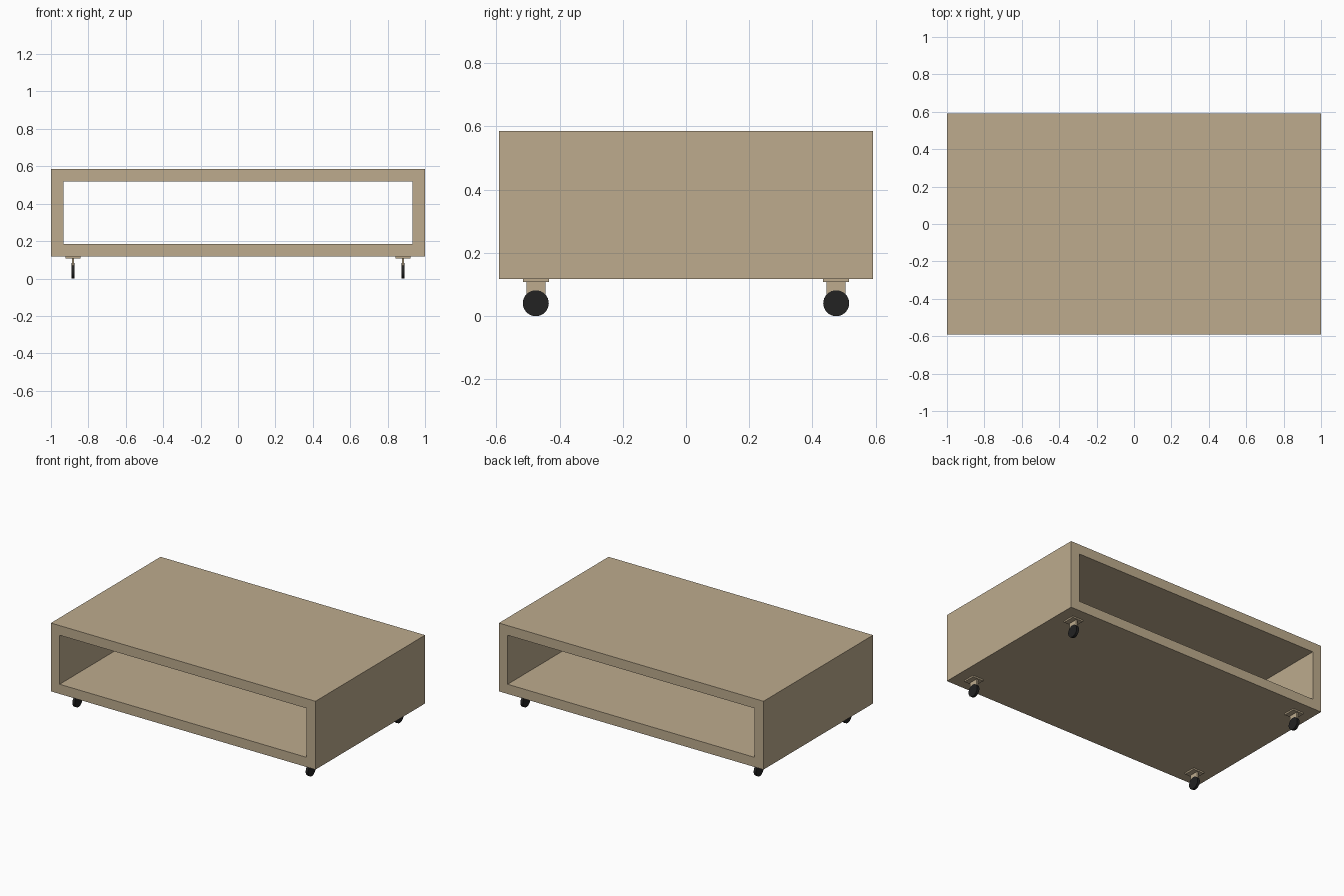
import bpy
import bmesh

cube = bpy.data.objects.get("Cube")
if cube:
    bpy.data.objects.remove(cube, do_unlink=True)


def material(name, colour):
    mat = bpy.data.materials.new(name)
    mat.use_nodes = True
    mat.diffuse_color = colour
    mat.node_tree.nodes["Principled BSDF"].inputs["Base Color"].default_value = colour
    return mat


wood = material("tan wood", (0.51, 0.41, 0.27, 1))
rubber = material("black rubber", (0.016, 0.016, 0.016, 1))


def box(name, centre, size, mat):
    bpy.ops.mesh.primitive_cube_add(size=1, location=centre)
    obj = bpy.context.object
    obj.name = name
    obj.scale = size
    bpy.ops.object.transform_apply(location=False, rotation=False, scale=True)
    obj.data.materials.append(mat)
    return obj


def rectangle(bm, half_width, bottom, top, y):
    corners = [(-half_width, bottom), (half_width, bottom), (half_width, top), (-half_width, top)]
    return [bm.verts.new((x, y, z)) for x, z in corners]


# Table body: a rectangular tube open at front and back
half_depth, bottom, top, board = 0.592, 0.118, 0.585, 0.066
bm = bmesh.new()
outer, inner = [], []
for y in (-half_depth, half_depth):
    outer.append(rectangle(bm, 1, bottom, top, y))
    inner.append(rectangle(bm, 1 - board, bottom + board, top - board, y))
for i in range(4):
    j = (i + 1) % 4
    for a, b in ((outer[0], outer[1]), (inner[0], inner[1]), (outer[0], inner[0]), (outer[1], inner[1])):
        bm.faces.new((a[i], a[j], b[j], b[i]))
bmesh.ops.recalc_face_normals(bm, faces=bm.faces)
mesh = bpy.data.meshes.new("table_body")
bm.to_mesh(mesh)
bm.free()
mesh.materials.append(wood)
bpy.context.collection.objects.link(bpy.data.objects.new("table_body", mesh))

# Casters: mounting plate, stem and wheel at each corner
radius = 0.041
for side, x in (("left", 0.882), ("right", -0.882)):
    for end, y in (("front", -0.475), ("back", 0.475)):
        label = f"{end}_{side}"
        box(f"caster_plate_{label}", (x, y, bottom - 0.005), (0.082, 0.082, 0.01), wood)
        box(f"caster_stem_{label}", (x, y, 0.08), (0.012, 0.06, 0.058), wood)
        bpy.ops.mesh.primitive_cylinder_add(vertices=32, radius=radius, depth=0.018,
                                            location=(x, y, radius), rotation=(0, 1.5708, 0))
        wheel = bpy.context.object
        wheel.name = f"caster_wheel_{label}"
        wheel.data.materials.append(rubber)
        bpy.ops.object.shade_smooth_by_angle()
